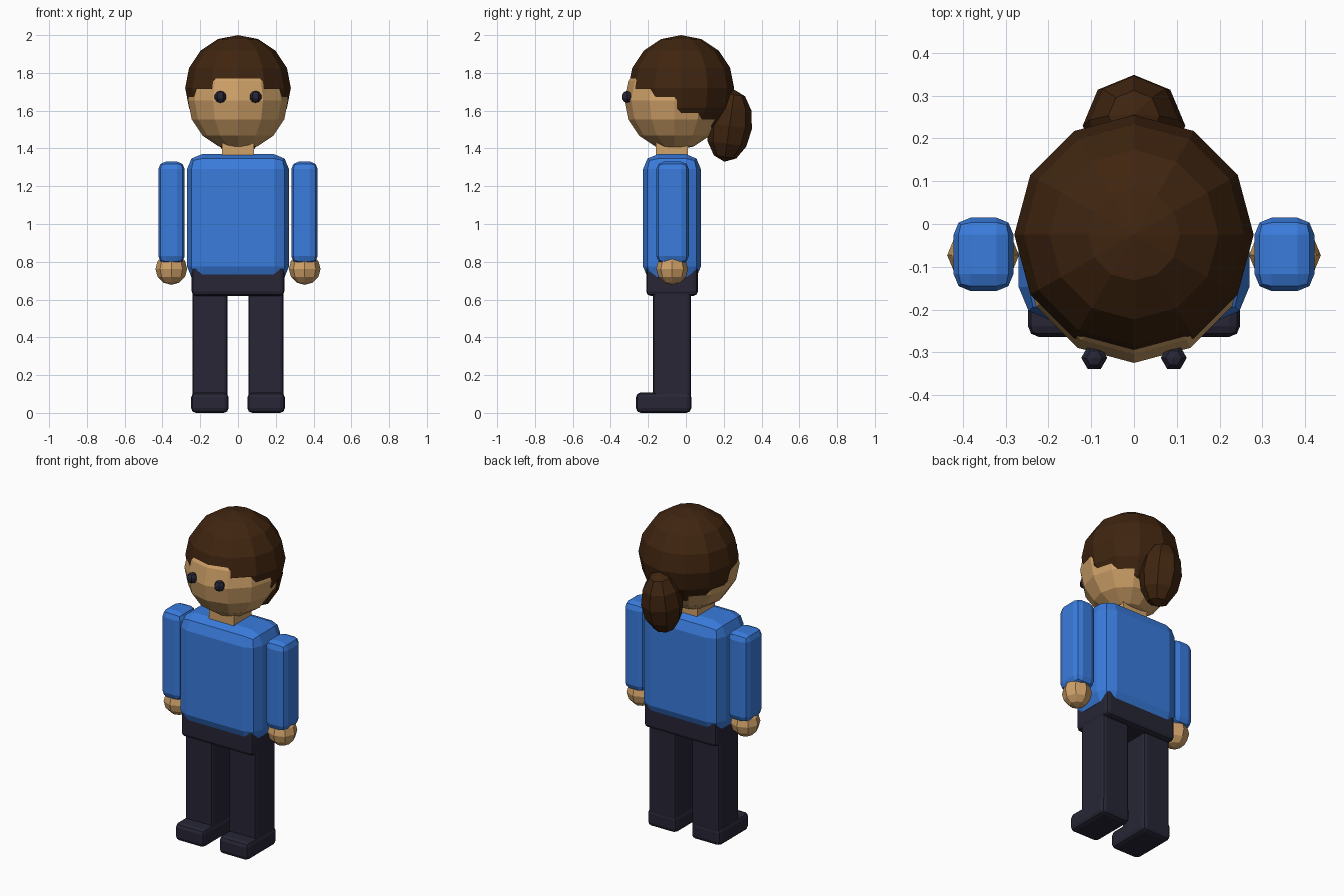
import bpy
import math

cube = bpy.data.objects.get("Cube")
if cube:
    bpy.data.objects.remove(cube, do_unlink=True)


def material(name, rgb):
    m = bpy.data.materials.new(name)
    m.use_nodes = True
    colour = (*rgb, 1)
    m.diffuse_color = colour
    m.node_tree.nodes["Principled BSDF"].inputs["Base Color"].default_value = colour
    return m


skin = material("skin", (0.63, 0.36, 0.14))
brown = material("brown hair", (0.05, 0.018, 0.005))
blue = material("blue shirt", (0.042, 0.2, 0.72))
dark = material("dark navy", (0.02, 0.019, 0.036))


def finish(name, mat):
    ob = bpy.context.object
    ob.name = name
    ob.data.materials.append(mat)
    return ob


def box(name, mat, x, y, z, bevel=0, segments=2):
    """Bevelled box given by its (min, max) along each axis."""
    spans = (x, y, z)
    bpy.ops.mesh.primitive_cube_add(size=1, location=[sum(s) / 2 for s in spans])
    ob = finish(name, mat)
    ob.scale = [s[1] - s[0] for s in spans]
    bpy.ops.object.transform_apply(location=False, rotation=False, scale=True)
    if bevel:
        mod = ob.modifiers.new("soft_edges", "BEVEL")
        mod.width = bevel
        mod.segments = segments
    return ob


def ball(name, mat, centre, radius, segments, rings, rotation=(0, 0, 0), stretch=1):
    bpy.ops.mesh.primitive_uv_sphere_add(segments=segments, ring_count=rings,
                                         radius=radius, location=centre, rotation=rotation)
    ob = finish(name, mat)
    ob.scale.z = stretch
    return ob


# Head, with the hair as an overlapping faceted ball
ball("head", skin, (0, -0.06, 1.655), 0.265, 12, 8)
ball("hair", brown, (0, -0.025, 1.72), 0.28, 12, 8)
ball("ponytail", brown, (0, 0.23, 1.52), 0.12, 8, 6, (math.radians(-8), 0, 0), 1.6)
box("neck", skin, (-0.085, 0.085), (-0.158, 0.01), (1.32, 1.45))

# Body
box("torso", blue, (-0.27, 0.27), (-0.227, 0.079), (0.695, 1.37), 0.08)
box("pelvis", dark, (-0.245, 0.245), (-0.21, 0.063), (0.62, 0.78), 0.022)

# Paired parts
for side, s in (("left", 1), ("right", -1)):
    def span(a, b):
        return tuple(sorted((s * a, s * b)))

    ball(side + "_eye", dark, (s * 0.093, -0.313, 1.673), 0.032, 6, 5, (0, 0, math.pi / 6))
    box(side + "_arm", blue, span(0.282, 0.422), (-0.157, 0.015), (0.79, 1.33), 0.04)
    ball(side + "_hand", skin, (s * 0.353, -0.073, 0.762), 0.084, 8, 6)
    box(side + "_leg", dark, span(0.055, 0.24), (-0.174, 0.026), (0.06, 0.68), 0.018)
    box(side + "_shoe", dark, span(0.05, 0.248), (-0.264, 0.028), (0, 0.108), 0.025)
